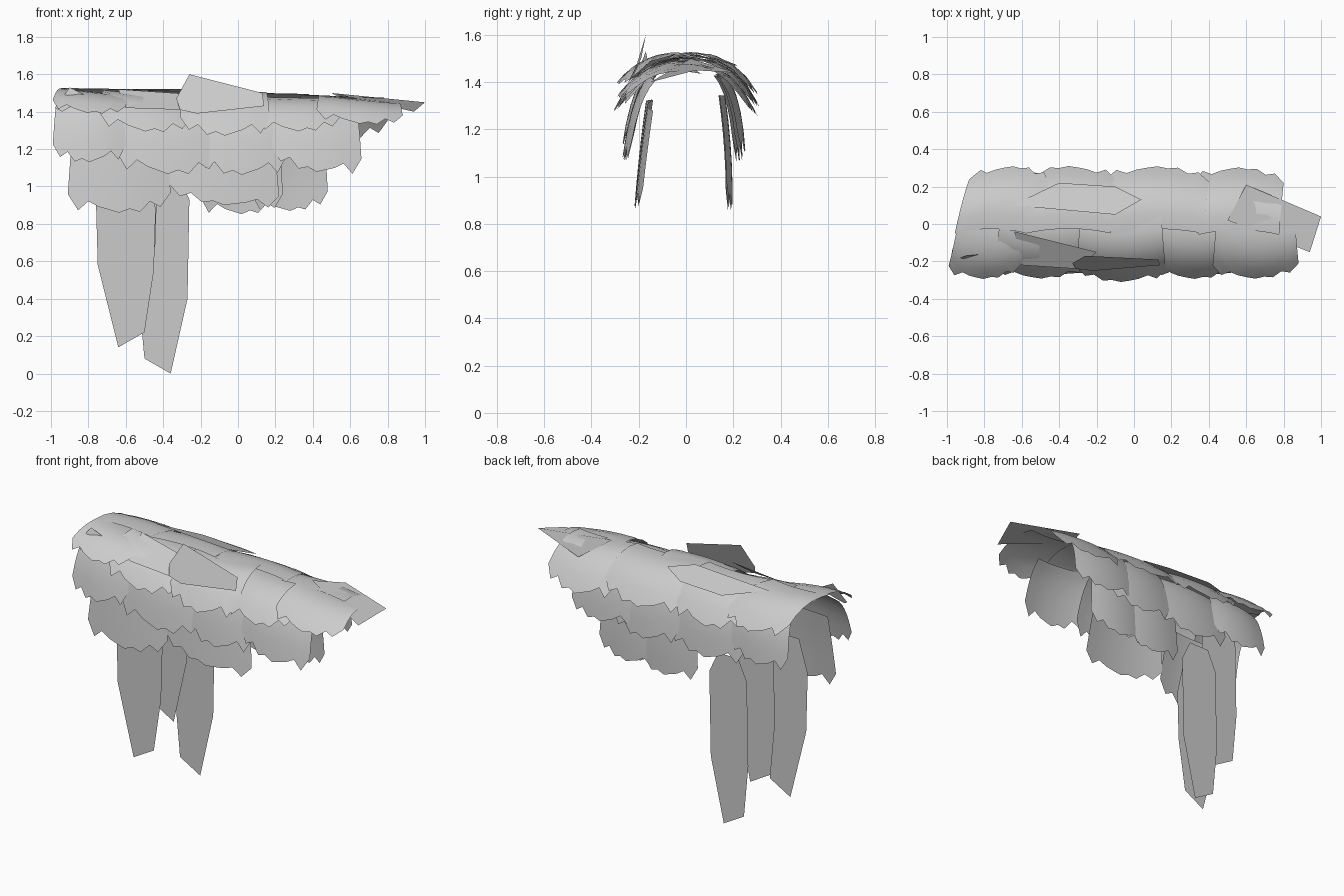
import bpy, bmesh, random
from mathutils import Vector

random.seed(4)
cube = bpy.data.objects.get("Cube")
if cube:
    bpy.data.objects.remove(cube)

grey = bpy.data.materials.new("plain_grey")
grey.use_nodes = True
grey.diffuse_color = (0.6, 0.6, 0.6, 1)
grey.node_tree.nodes["Principled BSDF"].inputs["Base Color"].default_value = (0.6, 0.6, 0.6, 1)


def finish(name, bm, smooth=False):
    mesh = bpy.data.meshes.new(name)
    bm.to_mesh(mesh)
    bm.free()
    mesh.materials.append(grey)
    for poly in mesh.polygons:
        poly.use_smooth = smooth
    bpy.context.collection.objects.link(bpy.data.objects.new(name, mesh))


def flat_card(name, points):
    bm = bmesh.new()
    bm.faces.new([bm.verts.new(p) for p in points])
    finish(name, bm)


JAG = [0.26, 0.02, 0.16, 0.08, 0.04, 0.0, 0.06, 0.02, 0.18, 0.1, 0.32]


def draped_card(name, x0, x1, side, top, bend, hem, slant):
    """Thin curved card hung along a bent (y, z) path, with a ragged hem."""
    bm = bmesh.new()
    cols, rows = len(JAG), 5
    p0, p1, p2 = Vector(top), Vector(bend), Vector(hem)
    lift = random.uniform(-0.012, 0.012)
    tilt = random.uniform(-0.02, 0.02)
    jag = JAG if random.random() < 0.5 else JAG[::-1]
    grid = []
    for r in range(rows + 1):
        row = []
        for c in range(cols):
            s = 2 * c / (cols - 1) - 1
            t = r / rows * (1 - 0.7 * jag[c])
            p = p0 * (1 - t) ** 2 + p1 * 2 * t * (1 - t) + p2 * t * t
            bulge = 0.025 * (1 - s * s)
            narrow = 0.9 + 0.1 * r / rows
            x = (x0 + x1) / 2 + (x1 - x0) * s / 2 * narrow + slant * t
            row.append(bm.verts.new((x, side * (p.x + bulge + lift),
                                     p.y + lift + tilt * s - 0.025 * x)))
        grid.append(row)
    for r in range(rows):
        for c in range(cols - 1):
            bm.faces.new((grid[r][c], grid[r][c + 1], grid[r + 1][c + 1], grid[r + 1][c]))
    finish(name, bm, True)


# Draped tiers: (y, z) path measured outward from the ridge, cards as (x0, x1, hem height, slant)
FRONT = {
    "top": ((-0.06, 1.48), (0.16, 1.53), 0.275,
            [(-0.95, -0.56, 1.38, -0.05), (-0.74, -0.25, 1.29, 0), (-0.31, 0.17, 1.26, 0),
             (0.1, 0.55, 1.31, 0), (0.42, 0.88, 1.36, 0)]),
    "middle": ((0.12, 1.43), (0.2, 1.35), 0.235,
               [(-0.99, -0.6, 1.1, 0), (-0.65, -0.1, 1.05, 0), (-0.22, 0.26, 1.06, 0),
                (0.18, 0.66, 1.08, 0)]),
    "bottom": ((0.14, 1.3), (0.17, 1.1), 0.19,
               [(-0.91, -0.36, 0.84, 0), (-0.37, 0.22, 0.9, 0)]),
}
BACK = {
    "top": ((-0.06, 1.49), (0.16, 1.53), 0.275,
            [(-0.98, -0.55, 1.32, 0.12), (-0.6, -0.1, 1.28, 0), (-0.15, 0.4, 1.29, 0),
             (0.32, 0.8, 1.27, 0)]),
    "middle": ((0.13, 1.43), (0.2, 1.35), 0.215,
               [(-0.85, -0.45, 1.1, 0), (-0.55, -0.02, 1.06, 0), (-0.1, 0.36, 1.07, 0),
                (0.2, 0.64, 1.1, 0)]),
    "bottom": ((0.145, 1.35), (0.18, 1.1), 0.175,
               [(-0.2, 0.24, 0.86, 0), (0.08, 0.48, 0.88, 0)]),
}
for label, side, tiers in (("front", -1, FRONT), ("back", 1, BACK)):
    for tier, (top, bend, hem_y, cards) in tiers.items():
        for i, (x0, x1, hem_z, slant) in enumerate(cards):
            draped_card(f"{label}_{tier}_card_{i + 1}", x0, x1, side, top, bend,
                        (hem_y, hem_z), slant)

# Loose cards on top
flat_card("end_card", [(1, 0.04, 1.45), (0.94, -0.15, 1.4), (0.5, 0.02, 1.5), (0.6, 0.21, 1.44)])
flat_card("raised_card", [(-0.26, -0.17, 1.6), (0.13, -0.19, 1.5), (0.14, -0.22, 1.43),
                          (-0.22, -0.25, 1.39), (-0.31, -0.24, 1.41), (-0.33, -0.21, 1.47)])
flat_card("small_side_card", [(-0.9, -0.17, 1.53), (-0.8, -0.16, 1.48),
                              (-0.94, -0.22, 1.4), (-0.98, -0.2, 1.42)])
flat_card("front_ridge_card", [(-0.64, -0.04, 1.52), (-0.2, -0.15, 1.49),
                               (-0.3, -0.24, 1.41), (-0.6, -0.22, 1.42)])
flat_card("back_ridge_card", [(-0.65, 0.1, 1.52), (-0.4, 0.22, 1.47), (-0.1, 0.2, 1.47),
                              (0.04, 0.13, 1.5), (-0.1, 0.05, 1.52)])

# Long hanging strips
STRIP = [(-0.36, 0.0), (-0.27, 0.4), (-0.26, 0.93), (-0.32, 1.06),
         (-0.46, 1.06), (-0.52, 0.93), (-0.53, 0.4), (-0.5, 0.08)]
flat_card("back_hanging_strip", [(x, 0.14, z) for x, z in STRIP])
flat_card("middle_hanging_strip", [(x - 0.17, 0.12, z + 0.3) for x, z in STRIP])
flat_card("front_hanging_strip", [(-0.64, -0.12, 0.14), (-0.75, -0.12, 0.58), (-0.76, -0.12, 0.95),
                                  (-0.7, -0.12, 1.15), (-0.5, -0.12, 1.15), (-0.44, -0.12, 0.88),
                                  (-0.45, -0.12, 0.55), (-0.5, -0.12, 0.22)])
